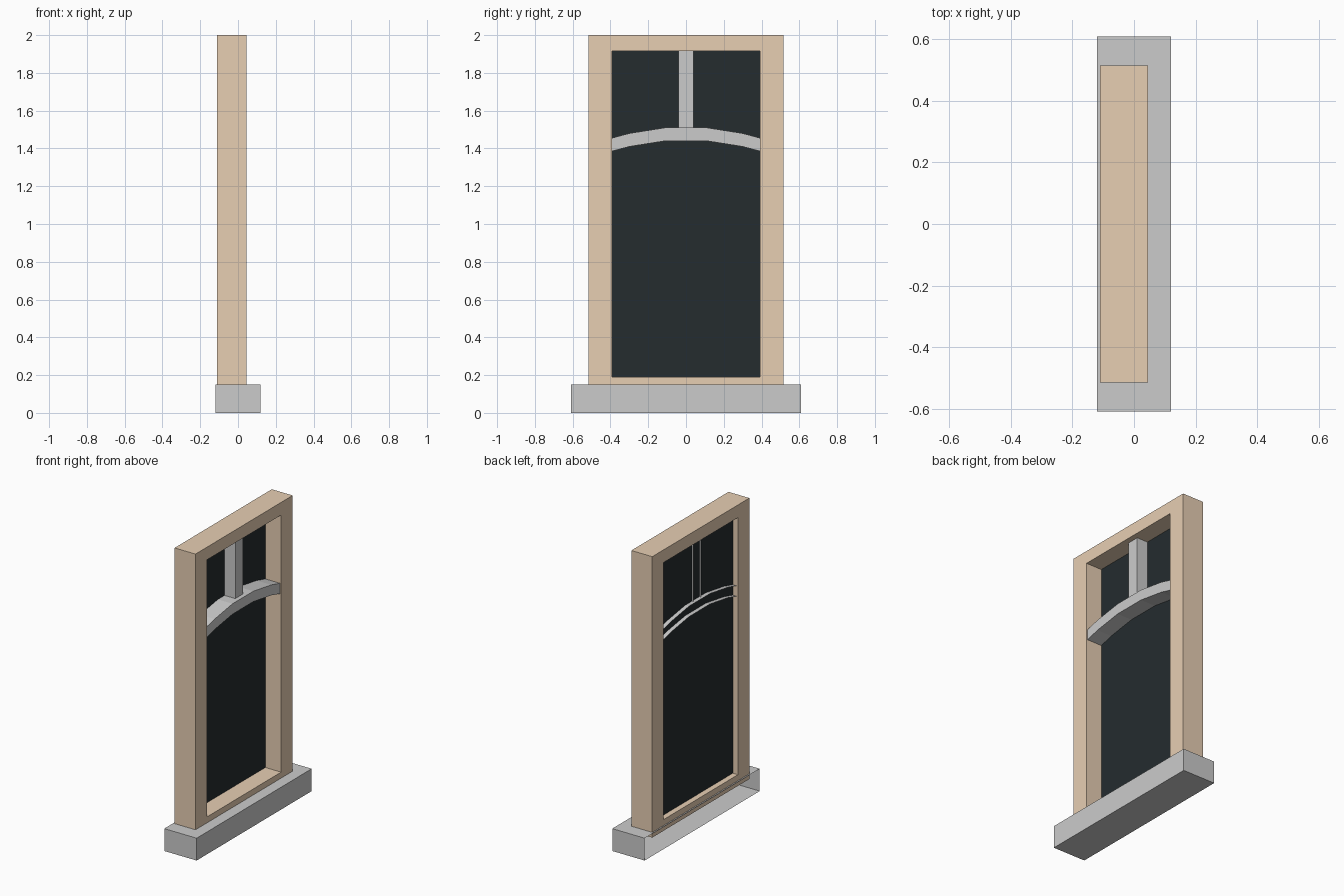
import bpy

if "Cube" in bpy.data.objects:
    bpy.data.objects.remove(bpy.data.objects["Cube"])


def material(name, color):
    m = bpy.data.materials.new(name)
    m.diffuse_color = (*color, 1)
    m.use_nodes = True
    m.node_tree.nodes["Principled BSDF"].inputs["Base Color"].default_value = m.diffuse_color
    return m


def mesh_object(name, verts, faces, mat=None):
    me = bpy.data.meshes.new(name)
    me.from_pydata(verts, [], faces)
    ob = bpy.data.objects.new(name, me)
    bpy.context.collection.objects.link(ob)
    if mat:
        me.materials.append(mat)
    return ob


def rect(y, z0, z1):
    """Counter-clockwise rectangle seen from +x."""
    return [(-y, z0), (y, z0), (y, z1), (-y, z1)]


def at_x(profile, x):
    return [(x, y, z) for y, z in profile]


def open_back(name, right, left, x_back, x_front, cap_ends=False):
    """Channel between two edge lines: a front and two sides, no back."""
    n = len(right)
    rows = [at_x(right, x_back), at_x(right, x_front),
            at_x(left, x_front), at_x(left, x_back)]
    faces = [(r * n + i, r * n + i + 1, (r + 1) * n + i + 1, (r + 1) * n + i)
             for r in range(3) for i in range(n - 1)]
    if cap_ends:
        faces += [(3 * n, 2 * n, n, 0), (n - 1, 2 * n - 1, 3 * n - 1, 4 * n - 1)]
    return mesh_object(name, sum(rows, []), faces)


wood = material("wood", (0.80, 0.62, 0.45))
dark = material("dark_glass", (0.018, 0.025, 0.028))

# Stone sill, open on its wall side
open_back("sill", [(-0.61, 0), (0.61, 0)], [(-0.61, 0.15), (0.61, 0.15)],
          -0.12, 0.12, cap_ends=True)

# Wooden frame: rectangular ring, its bottom sunk into the sill
outer, inner = rect(0.515, 0.115, 2.0), rect(0.393, 0.19, 1.915)
loops = [at_x(outer, -0.11), at_x(outer, 0.045),
         at_x(inner, 0.045), at_x(inner, -0.11)]
ring_faces = []
for r in range(4):
    s = (r + 1) % 4
    for i in range(4):
        j = (i + 1) % 4
        ring_faces.append((r * 4 + i, r * 4 + j, s * 4 + j, s * 4 + i))
mesh_object("frame", sum(loops, []), ring_faces, wood)

# Glass pane
mesh_object("glass", at_x(inner, -0.072), [(0, 1, 2, 3)], dark)

# Arched crossbar
half = [(0.393, 1.385), (0.30, 1.41), (0.11, 1.44)]
low = [(-y, z) for y, z in half] + half[::-1]
high = [(y, z + 0.07) for y, z in low]
open_back("arched_crossbar", low, high, -0.10, 0.037)

# Upright bar above the arch
open_back("upright_bar", [(0.04, 1.50), (0.04, 1.915)],
          [(-0.04, 1.50), (-0.04, 1.915)], -0.085, 0.008)
